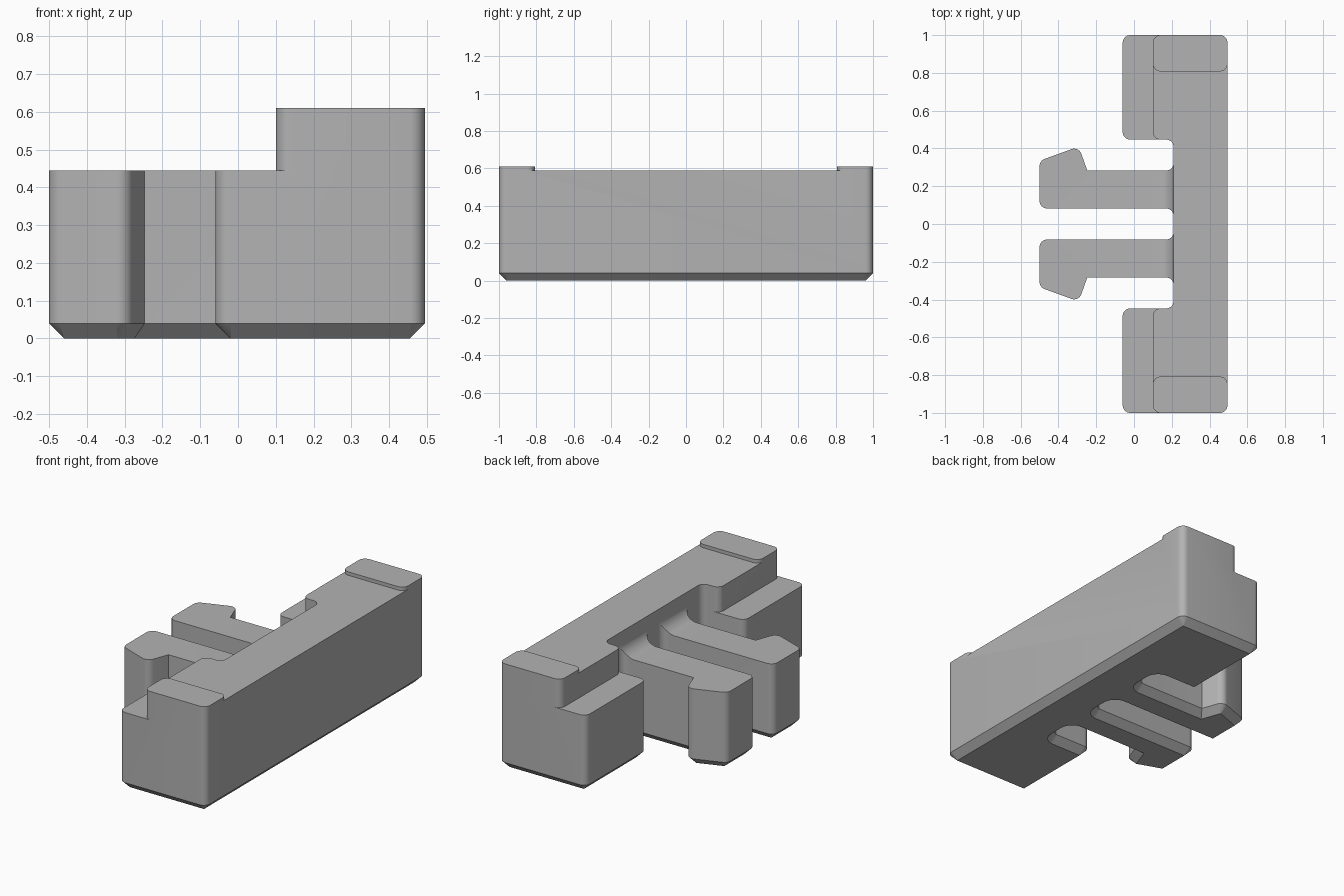
import bpy, bmesh, math
from mathutils import Vector

cube = bpy.data.objects.get("Cube")
if cube:
    bpy.data.objects.remove(cube)

R = 0.04                              # corner rounding
STEP, DECK, TOP = 0.445, 0.59, 0.61   # heights of the three levels

grey = bpy.data.materials.new("light grey")
grey.use_nodes = True
grey.diffuse_color = (0.45, 0.45, 0.45, 1)
grey.node_tree.nodes["Principled BSDF"].inputs["Base Color"].default_value = grey.diffuse_color


def rounded(corners, steps=8):
    """Replace every (x, y, radius) corner by an arc."""
    out = []
    for i, (x, y, r) in enumerate(corners):
        p = Vector((x, y))
        a = (Vector(corners[i - 1][:2]) - p).normalized()
        b = (Vector(corners[(i + 1) % len(corners)][:2]) - p).normalized()
        if r == 0:
            out.append(p)
            continue
        half = a.angle(b) / 2
        centre = p + (a + b).normalized() * (r / math.sin(half))
        start = p + a * (r / math.tan(half)) - centre
        end = p + b * (r / math.tan(half)) - centre
        sweep = start.angle(end)
        for k in range(steps + 1):
            t = k / steps
            out.append(centre + (start * math.sin((1 - t) * sweep)
                                 + end * math.sin(t * sweep)) / math.sin(sweep))
    return out


def mirrored(half):
    return half + [(x, -y, r) for x, y, r in reversed(half)]


def prism(name, points, depth, chamfer=0):
    """Extrude a closed 3D polygon, optionally chamfering its underside."""
    bm = bmesh.new()
    base = bm.faces.new([bm.verts.new(p) for p in points])
    ext = bmesh.ops.extrude_face_region(bm, geom=[base], use_keep_orig=True)
    moved = [v for v in ext["geom"] if isinstance(v, bmesh.types.BMVert)]
    bmesh.ops.translate(bm, verts=moved, vec=depth)
    bmesh.ops.recalc_face_normals(bm, faces=bm.faces)
    if chamfer:
        bottom = min(bm.faces, key=lambda f: f.calc_center_median().z)
        bmesh.ops.inset_region(bm, faces=[bottom], thickness=chamfer, depth=0,
                               use_even_offset=True, use_boundary=True)
        for v in bottom.verts:
            v.co.z -= chamfer
        bmesh.ops.remove_doubles(bm, verts=bm.verts, dist=0.0005)
    mesh = bpy.data.meshes.new(name)
    bm.to_mesh(mesh)
    bm.free()
    mesh.materials.append(grey)
    obj = bpy.data.objects.new(name, mesh)
    bpy.context.collection.objects.link(obj)
    return obj


def slab(name, corners, low, high, chamfer=0):
    pts = [(p.x, p.y, low + chamfer) for p in rounded(corners)]
    return prism(name, pts, (0, 0, high - low - chamfer), chamfer)


def combine(target, other, operation):
    mod = target.modifiers.new("combine", "BOOLEAN")
    mod.operation, mod.solver, mod.object = operation, "EXACT", other
    bpy.context.view_layer.objects.active = target
    bpy.ops.object.modifier_apply(modifier=mod.name)
    bpy.data.objects.remove(other)


# Lower block with the two hooked prongs
lower = mirrored([
    (0.495, 1, R), (-0.06, 1, R), (-0.06, 0.447, R), (0.21, 0.447, R),
    (0.21, 0.283, R), (-0.247, 0.283, 0), (-0.293, 0.41, R),
    (-0.5, 0.335, R), (-0.5, 0.082, R), (0.21, 0.082, R)])
body = slab("clip_body", lower, 0, STEP, R)

# Raised rail along the back of the block
rail = slab("rail", mirrored([(0.495, 1, R), (0.1, 1, R), (0.1, 0.447, R),
                              (0.21, 0.447, R)]), STEP, DECK)
combine(body, rail, "UNION")

for side in (-1, 1):
    # Curved fillet where each prong meets the rail
    f = 0.08
    arc = [(0.21 - f + f * math.sin(t), STEP + f - f * math.cos(t))
           for t in (k * math.pi / 20 for k in range(11))]
    profile = arc + [(0.25, STEP + f), (0.25, STEP - 0.02), (0.21 - f, STEP - 0.02)]
    y = 0.1825 * side
    fillet = prism("prong_fillet", [(x, y - 0.14, z) for x, z in profile], (0, 0.28, 0))
    combine(fillet, slab("fillet_limit", lower, 0.3, DECK), "INTERSECT")
    combine(body, fillet, "UNION")

    # Low pad on each end of the rail
    pad = slab("end_pad", [(x, yy * side, R) for x, yy in
                           ((0.495, 1), (0.1, 1), (0.1, 0.808), (0.495, 0.808))], DECK, TOP)
    combine(body, pad, "UNION")

# Merge the seams left on flat walls and smooth the rounded corners
bm = bmesh.new()
bm.from_mesh(body.data)
bmesh.ops.remove_doubles(bm, verts=bm.verts, dist=0.0003)
bmesh.ops.dissolve_limit(bm, angle_limit=math.radians(0.5), verts=bm.verts, edges=bm.edges)
bm.to_mesh(body.data)
bm.free()
bpy.ops.object.select_all(action="DESELECT")
body.select_set(True)
bpy.context.view_layer.objects.active = body
bpy.ops.object.shade_smooth_by_angle(angle=math.radians(30))
